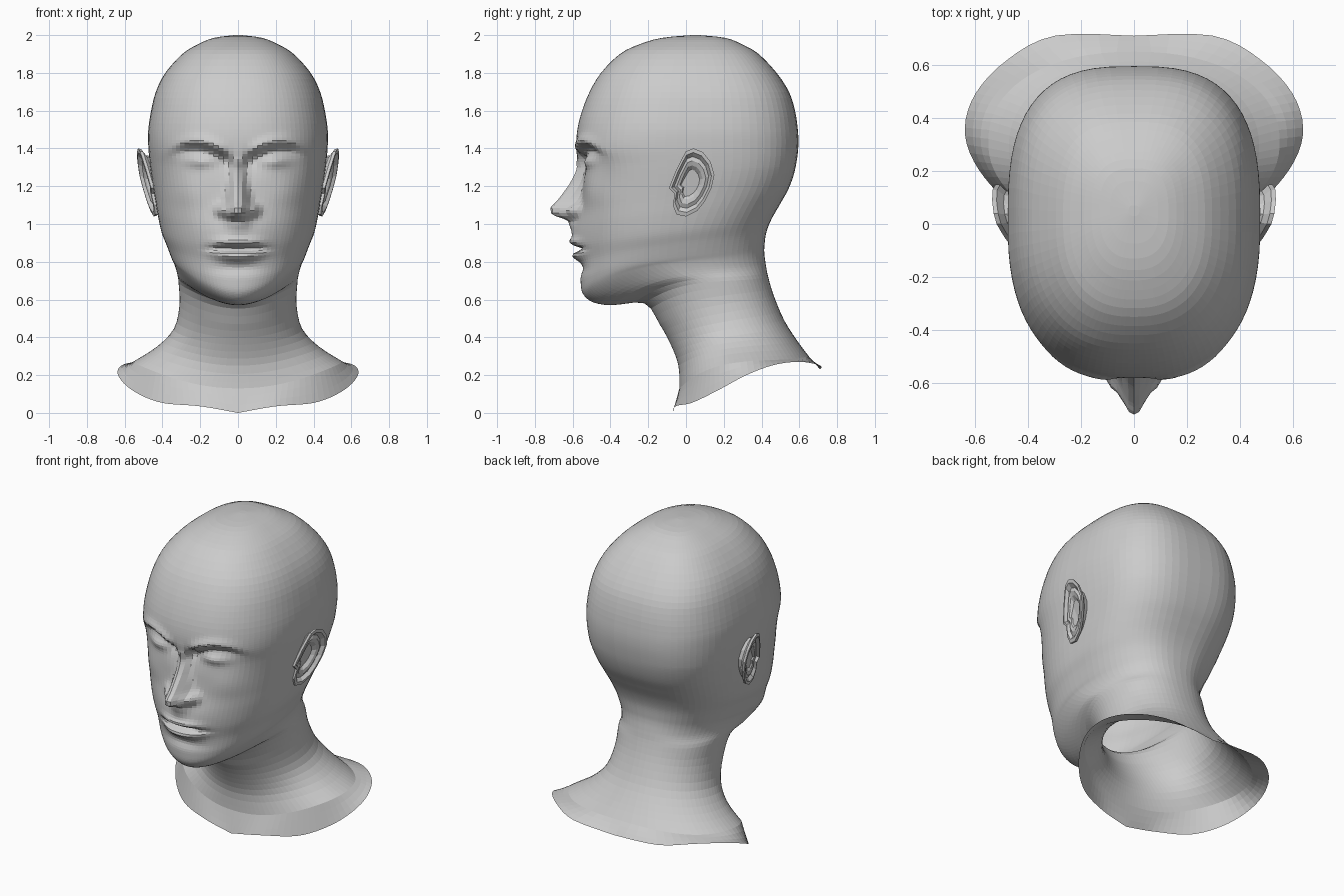
import bpy, bmesh
from math import sin, cos, pi, exp, copysign

if "Cube" in bpy.data.objects:
    bpy.data.objects.remove(bpy.data.objects["Cube"])

# Cross-section keys. Each ring: front z, front y, back z, back y, half width, front squareness, side lift
SKULL = [(2.0, .03, .07, .02), (1.985, -.13, .21, .13), (1.95, -.25, .30, .215), (1.9, -.35, .385, .295),
         (1.8, -.45, .48, .385), (1.7, -.51, .545, .435), (1.6, -.55, .577, .46), (1.5, -.575, .592, .475)]
FACE = [(1.4, -.58, 1.42, .595, .475, 2.5, 0), (1.3, -.555, 1.34, .587, .467, 2.5, 0),
        (1.2, -.55, 1.26, .57, .455, 2.45, 0), (1.1, -.555, 1.18, .54, .44, 2.4, 0),
        (1.0, -.565, 1.1, .495, .425, 2.3, 0), (.9, -.565, 1.02, .45, .405, 2.2, 0),
        (.8, -.555, .95, .424, .378, 2.15, .02), (.7, -.558, .88, .415, .352, 2.1, .04),
        (.63, -.545, .84, .415, .338, 2.0, .07), (.585, -.49, .80, .42, .327, 1.9, .08)]
NECK = [(.57, -.39, .77, .425, .32, 1.9, .07), (.58, -.22, .72, .435, .315, 2, .05),
        (.47, -.14, .62, .465, .31, 2, .03), (.36, -.08, .49, .52, .34, 2, .02),
        (.25, -.04, .38, .59, .43, 2, .04), (.13, -.035, .30, .65, .55, 2.1, .07)]
# Lower edge of the neck, front to back on one side: x, y, z
RIM = [(0, -.07, 0), (.2, -.055, .035), (.41, .035, .055), (.56, .17, .12), (.635, .32, .2),
       (.61, .47, .255), (.49, .61, .27), (.3, .71, .25), (0, .71, .23)]
# Nose: z, height, half width
NOSE = [(.93, 0, .08), (.97, .015, .08), (1.02, .045, .09), (1.05, .145, .09), (1.09, .16, .085),
        (1.12, .13, .08), (1.21, .07, .06), (1.3, .025, .045), (1.36, .005, .04), (1.42, 0, .04)]


def spline(keys, s):
    """Smooth curve through tuples; s counts keys."""
    i = min(int(s), len(keys) - 2)
    t = s - i
    a, b, c, d = (keys[min(max(j, 0), len(keys) - 1)] for j in range(i - 1, i + 3))
    return [.5 * (2*q + (r-p)*t + (2*p - 5*q + 4*r - w)*t*t + (3*q - p - 3*r + w)*t**3)
            for p, q, r, w in zip(a, b, c, d)]


def table(rows, z):
    for a, b in zip(rows, rows[1:]):
        if a[0] <= z <= b[0]:
            t = (z - a[0]) / (b[0] - a[0])
            return [p + (q - p) * t for p, q in zip(a, b)]
    return (z, 0, 1)


def bump(x, z, cx, cz, rx, rz):
    return exp(-((x - cx) / rx) ** 2 - ((z - cz) / rz) ** 2)


def spow(v, p):
    return copysign(abs(v) ** p, v)


def face_offset(x, z):
    """Forward/backward sculpting of the face; negative is outward."""
    x = abs(x)
    # nose and nostril wings
    _, h, w = table(NOSE, z)
    d = -h * exp(-(x / (.68 * w)) ** 2.5)
    d -= .05 * bump(x, z, .085, 1.075, .03, .03)
    # brow ridge over eye socket, with eyeball
    under = 1.435 - 2.2 * (x - .23) ** 2 - z
    mask = exp(-((x - .18) / .15) ** 4)
    d -= .014 * mask * exp(-((under + .01) / .03) ** 2)
    if under > 0:
        d += .052 * mask * min(under / .045, 1) * exp(-(under / .11) ** 2)
    d += .025 * bump(x, z, .065, 1.35, .03, .04)
    d -= .022 * bump(x, z, .2, 1.33, .07, .03)
    d -= .012 * bump(x, z, .27, 1.17, .1, .08)
    # muzzle, lips, mouth line and the dip above the chin
    d -= .03 * bump(x, z, 0, .94, .17, .1)
    lip = exp(-(x / .13) ** 3)
    d -= lip * .026 * exp(-((z - .905) / .025) ** 2)
    d += lip * .042 * exp(-((z - .868) / .014) ** 2)
    d -= lip * .036 * exp(-((z - .83 - .8 * x * x) / .028) ** 2)
    d += .012 * bump(x, z, 0, .765, .12, .03)
    return d


def make_object(name, rings, cap_first=False, cap_last=False):
    bm = bmesh.new()
    vs = [[bm.verts.new(p) for p in r] for r in rings]
    n = len(rings[0])
    for a, b in zip(vs, vs[1:]):
        for k in range(n):
            bm.faces.new((a[k], a[(k+1) % n], b[(k+1) % n], b[k]))
    if cap_first:
        bm.faces.new(vs[0])
    if cap_last:
        bm.faces.new(vs[-1])
    bmesh.ops.recalc_face_normals(bm, faces=bm.faces)
    me = bpy.data.meshes.new(name)
    bm.to_mesh(me)
    bm.free()
    ob = bpy.data.objects.new(name, me)
    bpy.context.collection.objects.link(ob)
    return ob


# Head and neck: one loft of tilted rings, columns packed toward the face
N = 42
ANGLES = [copysign(pi * abs(k / N) ** 1.3, k) for k in range(-N, N)]
keys = [(z, f, z, b, w, 2.45, 0) for z, f, b, w in SKULL] + FACE + NECK


def ring(key):
    zf, yf, zb, yb, w, n_front, lift = key
    n_back = 2.2 + .65 * min(max((zb - .7) / .6, 0), 1)
    pts = []
    for t in ANGLES:
        n = n_front if cos(t) > 0 else n_back
        c = spow(cos(t), 2 / n)
        x = w * spow(sin(t), 2 / n)
        y = (yf + yb) / 2 - (yb - yf) / 2 * c
        z = zf + (zb - zf) * (1 - c) / 2 + lift * sin(t) ** 2 * (1 + cos(t)) * .8
        if cos(t) > 0 and .6 < z < 1.6 and y < -.2:
            y += face_offset(x, z)
        pts.append((x, y, z))
    return pts


rings = []
first_face, first_neck = len(SKULL) - 1, len(SKULL) + len(FACE) - 1
for i in range(len(keys) - 1):
    steps = 7 if first_face <= i < first_neck else 3
    rings += [ring(spline(keys, i + j / steps)) for j in range(steps)]
last = ring(keys[-1])
rim = []
for t in ANGLES:
    x, y, z = spline(RIM, abs(t) / pi * (len(RIM) - 1))
    rim.append((copysign(x, t), y, z))
for f in (0, .33, .67, 1):
    rings.append([tuple(p + (q - p) * f for p, q in zip(a, b)) for a, b in zip(last, rim)])
make_object("head_and_neck", rings, cap_first=True)

# Ears: outline in (y, z), stepped in from root to rim to bowl, mirrored
EAR = [(-.03, 1.33), (0, 1.385), (.04, 1.40), (.09, 1.38), (.13, 1.33), (.15, 1.26), (.135, 1.19), (.1, 1.12),
       (.06, 1.07), (0, 1.04), (-.05, 1.05), (-.07, 1.1), (-.06, 1.16), (-.09, 1.19), (-.07, 1.24), (-.05, 1.29)]


def ear_ring(scale, depth, root=None):
    pts = []
    for y, z in EAR:
        y, z = .025 + (y - .025) * scale, 1.22 + (z - 1.22) * scale
        x = root if root else .45 + .21 * (z - 1.05) + .2 * (y - .03) + depth
        pts.append((x, y, z))
    return pts


ear = make_object("ears", [ear_ring(.72, 0, .42), ear_ring(.8, -.03), ear_ring(.98, -.012), ear_ring(1, .004),
                           ear_ring(.88, .006), ear_ring(.76, -.014), ear_ring(.64, -.006),
                           ear_ring(.5, -.012), ear_ring(.38, -.03)], True, True)
mirror = ear.modifiers.new("mirror", 'MIRROR')
mirror.use_axis[0] = True
